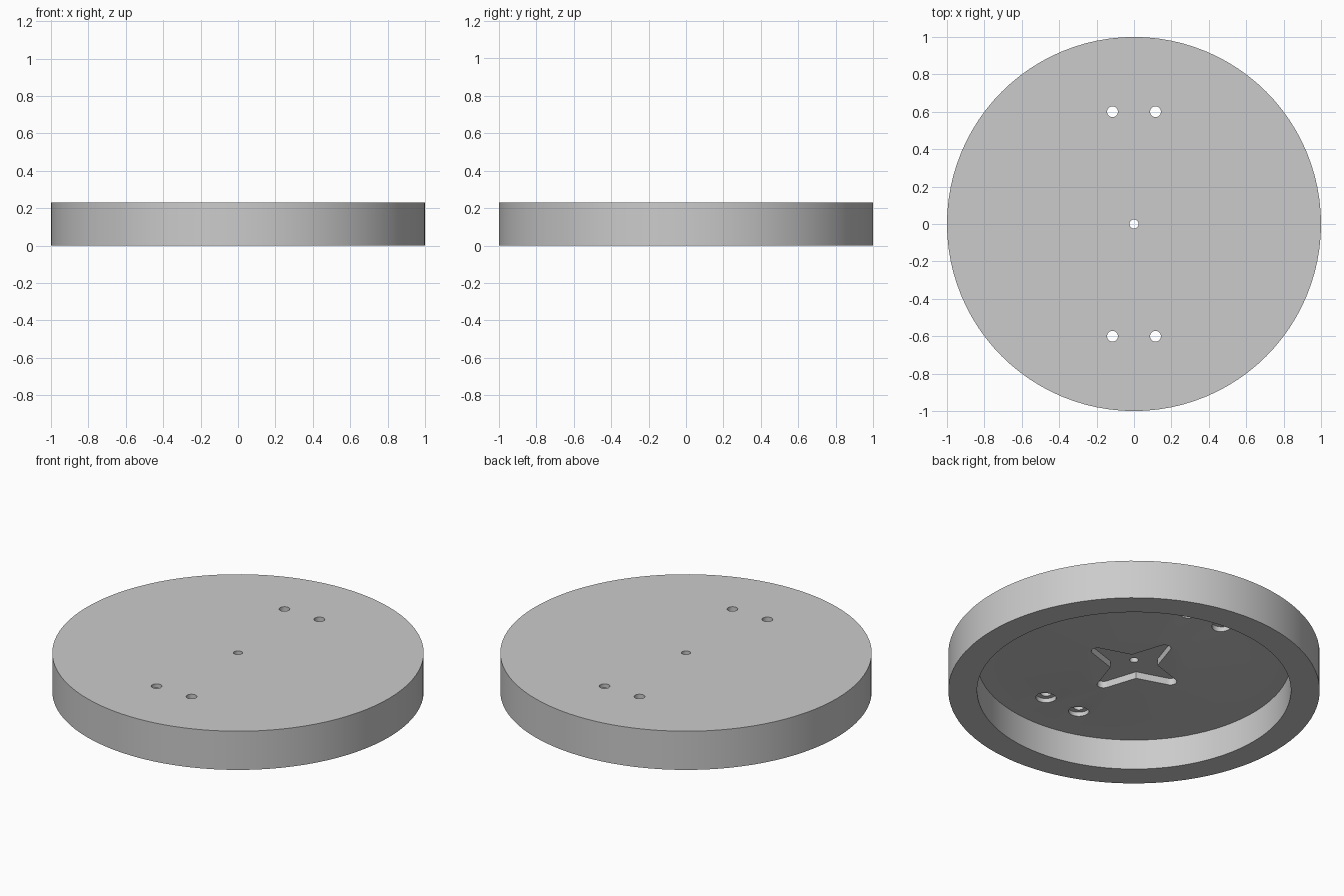
import bpy, bmesh, math

if "Cube" in bpy.data.objects:
    bpy.data.objects.remove(bpy.data.objects["Cube"], do_unlink=True)

HEIGHT = 0.23     # overall height
CEILING = 0.18    # underside of the top plate
HUB = 0.15        # underside of the thickened centre

grey = bpy.data.materials.new("light_grey")
grey.use_nodes = True
colour = (0.6, 0.6, 0.6, 1)
grey.diffuse_color = colour
grey.node_tree.nodes["Principled BSDF"].inputs["Base Color"].default_value = colour


def add_object(name, bm):
    bmesh.ops.recalc_face_normals(bm, faces=bm.faces)
    mesh = bpy.data.meshes.new(name)
    bm.to_mesh(mesh)
    bm.free()
    obj = bpy.data.objects.new(name, mesh)
    bpy.context.collection.objects.link(obj)
    mesh.materials.append(grey)
    return obj


def lathe(name, profile, segments=96):
    """Turn a profile of (radius, z) into a closed round solid."""
    bm = bmesh.new()
    rings = []
    for r, z in profile:
        rings.append([bm.verts.new((r * math.cos(a), r * math.sin(a), z))
                      for a in (2 * math.pi * i / segments for i in range(segments))])
    for low, high in zip(rings, rings[1:]):
        for i in range(segments):
            j = (i + 1) % segments
            bm.faces.new((low[i], low[j], high[j], high[i]))
    bm.faces.new(rings[0])
    bm.faces.new(rings[-1])
    return add_object(name, bm)


def prism(name, outline, z0, z1):
    """Extrude a flat outline between two heights."""
    bm = bmesh.new()
    face = bm.faces.new([bm.verts.new((x, y, z0)) for x, y in outline])
    grown = bmesh.ops.extrude_face_region(bm, geom=[face])["geom"]
    bmesh.ops.translate(bm, vec=(0, 0, z1 - z0),
                        verts=[v for v in grown if isinstance(v, bmesh.types.BMVert)])
    return add_object(name, bm)


def circle(x, y, r, segments=32):
    return [(x + r * math.cos(2 * math.pi * i / segments),
             y + r * math.sin(2 * math.pi * i / segments)) for i in range(segments)]


def cut(target, cutter):
    mod = target.modifiers.new("cut", 'BOOLEAN')
    mod.operation = 'DIFFERENCE'
    mod.solver = 'EXACT'
    mod.object = cutter
    bpy.context.view_layer.objects.active = target
    bpy.ops.object.modifier_apply(modifier=mod.name)
    bpy.data.objects.remove(cutter, do_unlink=True)


# Hollow disc with a rim and a gently raised hub underneath
disc = lathe("wheel_disc", [(0.3, HUB), (0.62, CEILING), (0.845, CEILING),
                            (0.845, 0), (1, 0), (1, HEIGHT)])

# Four-armed recess in the hub, arms tapering to rounded tips
cross = []
for arm in range(4):
    turn = arm * math.pi / 2
    points = [(0.255 + 0.035 * math.cos(t), 0.035 * math.sin(t))
              for t in (math.radians(d) for d in range(-80, 81, 20))]
    points.append((0.09, 0.09))
    cross += [(x * math.cos(turn) - y * math.sin(turn),
               x * math.sin(turn) + y * math.cos(turn)) for x, y in points]
cut(disc, prism("cross_cutter", cross, HUB - 0.05, HUB + 0.04))

# Centre hole
cut(disc, prism("centre_cutter", circle(0, 0, 0.024), 0.1, 0.3))

# Four screw holes, widened from below
for x in (-0.115, 0.115):
    for y in (-0.6, 0.6):
        cut(disc, prism("counterbore_cutter", circle(x, y, 0.055), 0.1, CEILING + 0.025))
        cut(disc, prism("screw_cutter", circle(x, y, 0.029), 0.1, 0.3))

# Smooth round walls, crisp corners
bpy.ops.object.select_all(action='DESELECT')
disc.select_set(True)
bpy.context.view_layer.objects.active = disc
bpy.ops.object.shade_smooth_by_angle(angle=math.radians(30))
